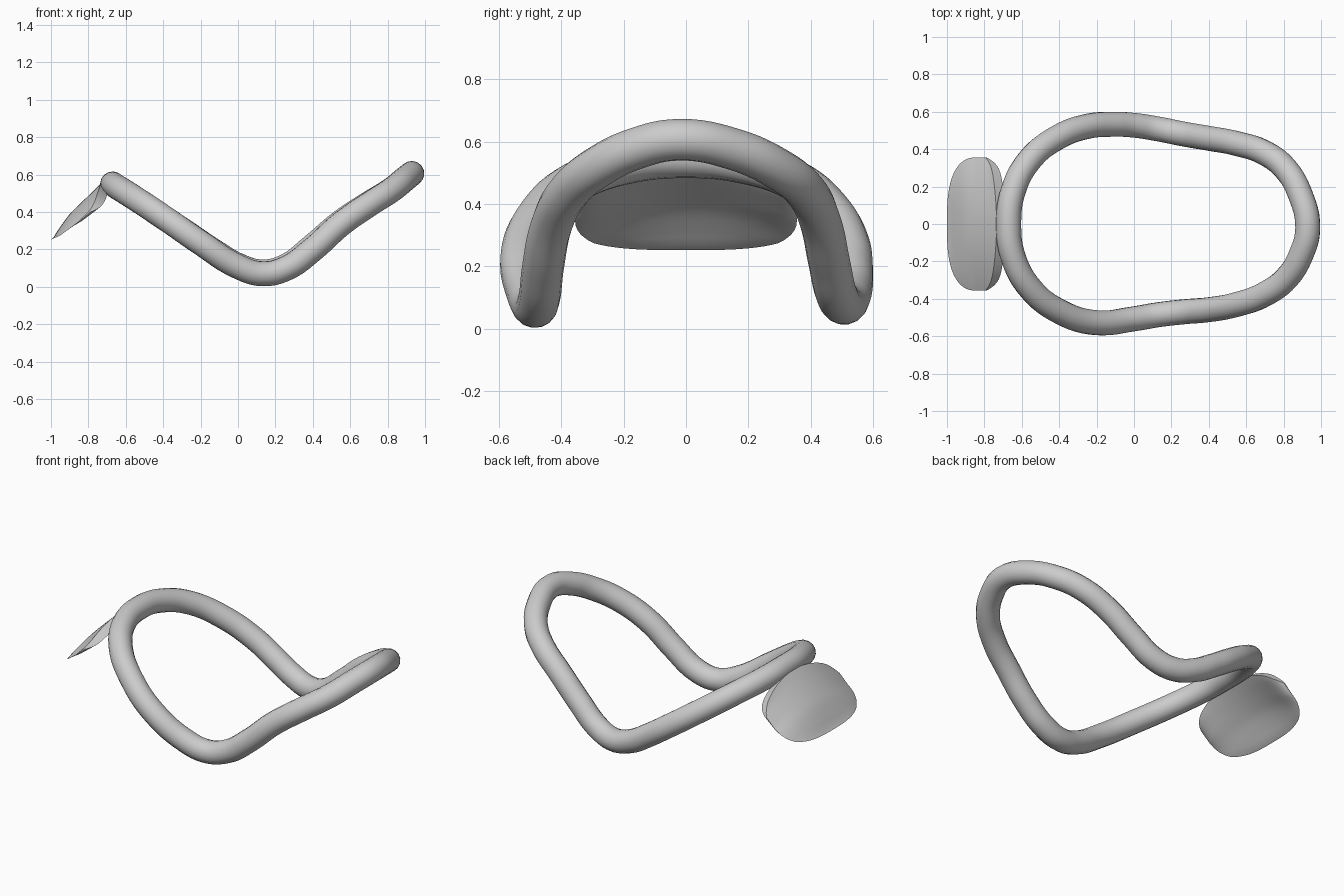
import bpy, bmesh, math

cube = bpy.data.objects.get("Cube")
if cube:
    bpy.data.objects.remove(cube, do_unlink=True)

# One plain grey for everything
grey = bpy.data.materials.new("plain_grey")
grey.use_nodes = True
grey.diffuse_color = (0.6, 0.6, 0.6, 1)
grey.node_tree.nodes["Principled BSDF"].inputs["Base Color"].default_value = (0.6, 0.6, 0.6, 1)


def interp(table, x):
    """Piecewise linear lookup in a short (x, value) table."""
    if x <= table[0][0]:
        return table[0][1]
    for (x0, a), (x1, b) in zip(table, table[1:]):
        if x <= x1:
            return a + (b - a) * (x - x0) / (x1 - x0)
    return table[-1][1]


def select_only(ob):
    bpy.ops.object.select_all(action='DESELECT')
    ob.select_set(True)
    bpy.context.view_layer.objects.active = ob


# Bent loop: a closed round tube dipping in the middle
loop_path = [
    (-0.67, 0.0, 0.55), (-0.645, -0.18, 0.533), (-0.55, -0.35, 0.473),
    (-0.39, -0.472, 0.367), (-0.2, -0.528, 0.235), (0.0, -0.507, 0.108),
    (0.13, -0.485, 0.07), (0.26, -0.47, 0.1), (0.4, -0.458, 0.2),
    (0.55, -0.43, 0.335), (0.7, -0.375, 0.44), (0.82, -0.285, 0.517),
    (0.895, -0.16, 0.578), (0.929, -0.02, 0.606),
    (0.89, 0.155, 0.575), (0.81, 0.295, 0.512), (0.7, 0.38, 0.445),
    (0.55, 0.43, 0.345), (0.4, 0.458, 0.218), (0.26, 0.482, 0.112),
    (0.13, 0.508, 0.08), (0.0, 0.528, 0.115), (-0.12, 0.533, 0.185),
    (-0.25, 0.522, 0.272), (-0.41, 0.462, 0.38), (-0.56, 0.34, 0.48),
    (-0.645, 0.18, 0.533),
]
curve = bpy.data.curves.new("bent_loop", 'CURVE')
curve.dimensions = '3D'
curve.bevel_depth = 0.067
curve.bevel_resolution = 6
curve.resolution_u = 6
spline = curve.splines.new('BEZIER')
spline.bezier_points.add(len(loop_path) - 1)
for point, co in zip(spline.bezier_points, loop_path):
    point.co = co
    point.handle_left_type = point.handle_right_type = 'AUTO'
spline.use_cyclic_u = True
curve.materials.append(grey)
loop = bpy.data.objects.new("bent_loop", curve)
bpy.context.collection.objects.link(loop)
select_only(loop)
bpy.ops.object.convert(target='MESH')
loop = bpy.context.object
select_only(loop)
bpy.ops.object.shade_smooth_by_angle(angle=math.radians(50))

# Curved pad: heights along its crown and along its rim
crown = [(-1.0, 0.255), (-0.97, 0.312), (-0.9, 0.392), (-0.8, 0.487), (-0.735, 0.55)]
rim = [(-1.0, 0.252), (-0.95, 0.275), (-0.9, 0.312), (-0.85, 0.35), (-0.77, 0.43), (-0.72, 0.51)]
HALF, COLS, ROWS = 0.355, 32, 16

bm = bmesh.new()
top, under = [], []
for i in range(COLS + 1):
    s = math.sin((i / COLS - 0.5) * math.pi)      # denser near the two ends
    x_low = -0.86 - 0.14 * math.sqrt(max(0, 1 - abs(s) ** 3))
    x_high = -0.735 - 0.035 * s * s - 0.025 * s ** 12
    thick = 1 - 0.85 * s ** 10
    top_col, under_col = [], []
    for j in range(ROWS + 1):
        v = j / ROWS
        x = x_low + (x_high - x_low) * v
        c, r = interp(crown, x), interp(rim, x)
        rise = (1 - s * s) * (1 - (1 - v) ** 7)   # bulge fades to zero at the rim
        z = r + (c - r) * rise
        t = thick * v ** 0.8
        top_col.append(bm.verts.new((x, HALF * s, z)))
        under_col.append(bm.verts.new((x + 0.045 * t, HALF * s, z - 0.03 * t)))
    top.append(top_col)
    under.append(under_col)

# Front and back skins, then the strips round the sides
for i in range(COLS):
    for j in range(ROWS):
        bm.faces.new((top[i][j], top[i + 1][j], top[i + 1][j + 1], top[i][j + 1]))
        bm.faces.new((under[i][j], under[i][j + 1], under[i + 1][j + 1], under[i + 1][j]))
    bm.faces.new((top[i][ROWS], top[i + 1][ROWS], under[i + 1][ROWS], under[i][ROWS]))
for col_t, col_u in ((top[0], under[0]), (top[-1], under[-1])):
    for j in range(ROWS):
        bm.faces.new((col_t[j], col_t[j + 1], col_u[j + 1], col_u[j]))
bmesh.ops.remove_doubles(bm, verts=bm.verts, dist=0.0004)
bmesh.ops.recalc_face_normals(bm, faces=bm.faces)
mesh = bpy.data.meshes.new("curved_pad")
bm.to_mesh(mesh)
bm.free()
mesh.materials.append(grey)
pad = bpy.data.objects.new("curved_pad", mesh)
bpy.context.collection.objects.link(pad)
select_only(pad)
bpy.ops.object.shade_smooth_by_angle(angle=math.radians(35))
